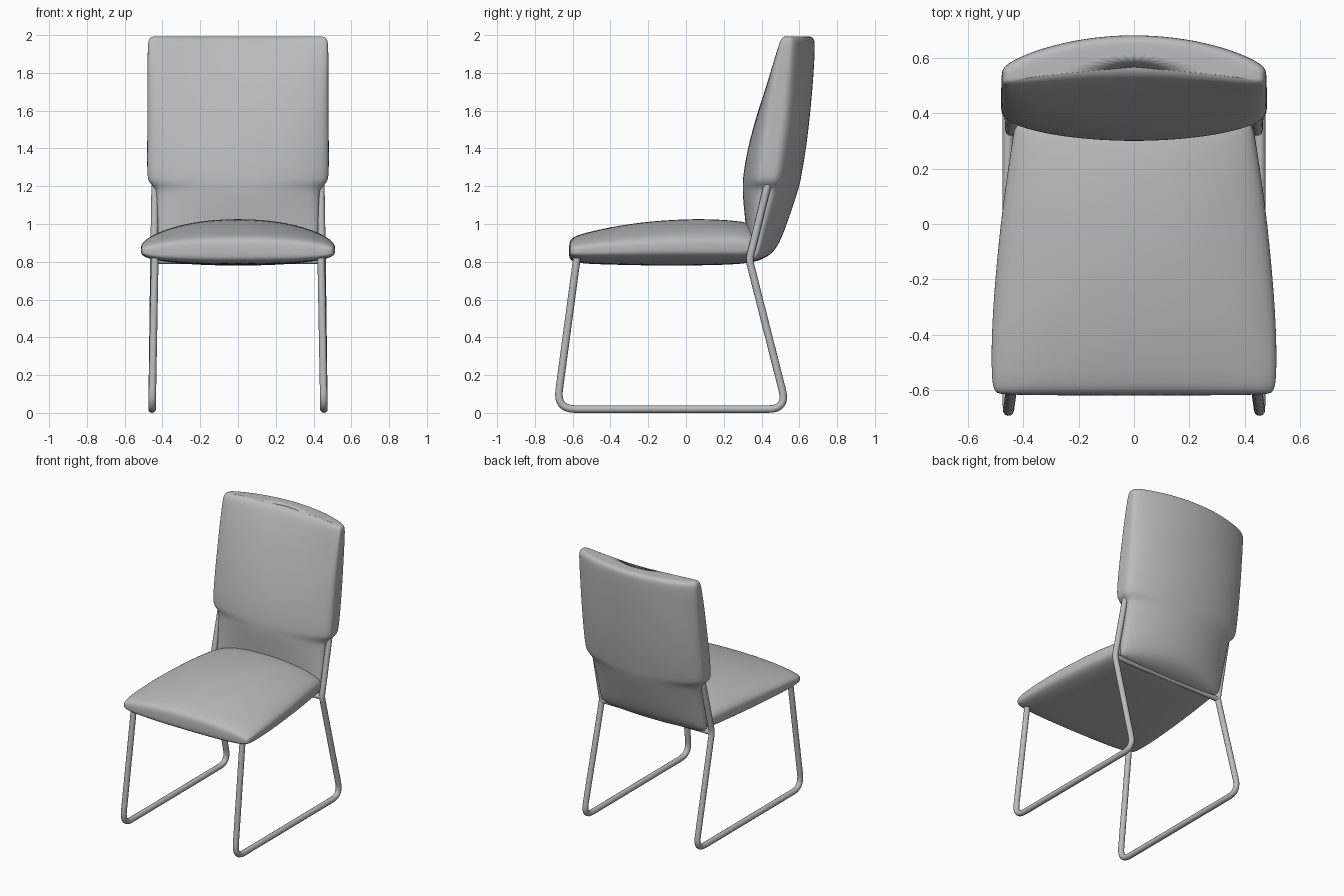
import bpy, bmesh, math
from mathutils import Vector

if "Cube" in bpy.data.objects:
    bpy.data.objects.remove(bpy.data.objects["Cube"])

grey = bpy.data.materials.new("soft_grey")
grey.diffuse_color = (0.5, 0.5, 0.5, 1)
grey.use_nodes = True
grey.node_tree.nodes["Principled BSDF"].inputs["Base Color"].default_value = grey.diffuse_color


def finish(ob):
    ob.data.materials.clear()
    ob.data.materials.append(grey)
    for p in ob.data.polygons:
        p.use_smooth = True


def cushion(name, rings, n, place, steps=40):
    """Loft of rounded cross-sections: (position, half width, low/high at centre, low/high at side)."""
    bm = bmesh.new()
    loops = []
    for t, w, lo_c, hi_c, lo_s, hi_s in rings:
        loop = []
        for i in range(steps):
            a = 2 * math.pi * i / steps
            c, s = math.cos(a), math.sin(a)
            r = (abs(c) ** n + abs(s) ** n) ** (-1 / n)
            u, s = r * c, r * s
            lo = lo_c + (lo_s - lo_c) * u * u
            hi = hi_c + (hi_s - hi_c) * u * u
            loop.append(bm.verts.new(place(w * u, (lo + hi) / 2 + s * (hi - lo) / 2, t)))
        loops.append(loop)
    for a, b in zip(loops, loops[1:]):
        for i in range(steps):
            j = (i + 1) % steps
            bm.faces.new((a[i], a[j], b[j], b[i]))
    bm.faces.new(loops[0])
    bm.faces.new(loops[-1])
    bmesh.ops.recalc_face_normals(bm, faces=bm.faces)
    me = bpy.data.meshes.new(name)
    bm.to_mesh(me)
    bm.free()
    ob = bpy.data.objects.new(name, me)
    bpy.context.collection.objects.link(ob)
    finish(ob)
    sub = ob.modifiers.new("smooth", 'SUBSURF')
    sub.levels = sub.render_levels = 2


def tube(name, points, radius):
    """Round tube through points (x, y, z, bend radius)."""
    path = [Vector(points[0][:3])]
    for p, q, r in zip(points, points[1:], points[2:]):
        c, d = Vector(q[:3]), q[3]
        a = c + (Vector(p[:3]) - c).normalized() * d
        b = c + (Vector(r[:3]) - c).normalized() * d
        for k in range(9):
            f = k / 8
            path.append(a * (1 - f) ** 2 + c * 2 * f * (1 - f) + b * f * f)
    path.append(Vector(points[-1][:3]))
    cu = bpy.data.curves.new(name, 'CURVE')
    cu.dimensions = '3D'
    cu.bevel_depth = radius
    cu.bevel_resolution = 4
    cu.use_fill_caps = True
    sp = cu.splines.new('POLY')
    sp.points.add(len(path) - 1)
    for pt, co in zip(sp.points, path):
        pt.co = (*co, 1)
    ob = bpy.data.objects.new(name, cu)
    bpy.context.collection.objects.link(ob)
    bpy.ops.object.select_all(action='DESELECT')
    ob.select_set(True)
    bpy.context.view_layer.objects.active = ob
    bpy.ops.object.convert(target='MESH')
    finish(bpy.context.object)


# Seat cushion, lofted front to back
cushion("seat", [
    (-.62, .475, .83, .89, .83, .87), (-.61, .505, .805, .925, .81, .90),
    (-.56, .515, .79, .947, .80, .92), (-.4, .515, .785, .985, .795, .94),
    (-.2, .502, .78, 1.015, .795, .955), (.05, .477, .78, 1.03, .795, .965),
    (.25, .447, .785, 1.02, .795, .965), (.35, .432, .795, 1.005, .80, .95),
    (.38, .42, .82, .97, .82, .93)], 3.6, lambda x, v, t: (x, t, v))

# Backrest cushion, lofted bottom to top with a shoulder above the frame
cushion("backrest", [
    (.80, .39, .335, .37, .335, .36), (.825, .415, .33, .43, .335, .39),
    (.87, .42, .33, .485, .335, .41), (1.0, .425, .315, .535, .345, .44),
    (1.15, .43, .30, .585, .355, .49), (1.19, .435, .30, .597, .355, .505),
    (1.22, .473, .30, .605, .35, .515), (1.26, .481, .303, .612, .35, .525),
    (1.4, .481, .325, .637, .36, .55), (1.6, .479, .38, .66, .39, .575),
    (1.8, .479, .45, .677, .43, .585), (1.93, .478, .505, .683, .465, .59),
    (1.975, .475, .53, .682, .48, .587), (1.992, .46, .555, .665, .50, .57),
    (1.994, .43, .58, .645, .52, .555)], 5, lambda x, v, t: (x, v, t))

# Sled legs, each running up into the backrest
for side, label in ((1, "right"), (-1, "left")):
    tube(label + "_sled_leg", [
        (side * .44, -.575, .84, 0), (side * .455, -.685, .02, .10),
        (side * .455, .535, .02, .10), (side * .445, .335, .81, .03),
        (side * .438, .44, 1.24, 0)], .02)

# Rear bar under the seat
tube("rear_crossbar", [(-.445, .338, .805, 0), (.445, .338, .805, 0)], .018)
